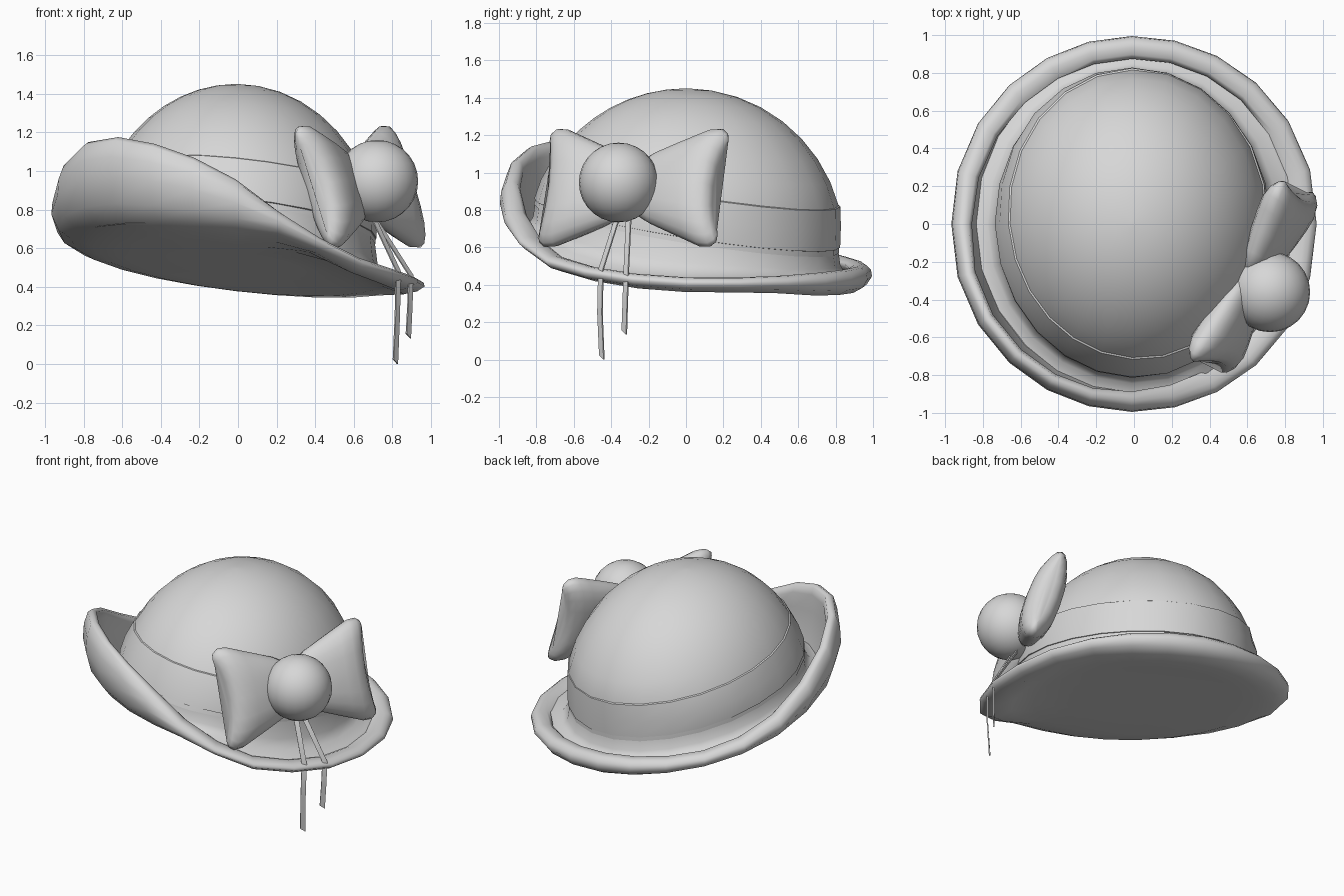
import bpy, bmesh, math
from mathutils import Vector

if "Cube" in bpy.data.objects:
    bpy.data.objects.remove(bpy.data.objects["Cube"])

GREY = (0.68, 0.68, 0.68, 1)
grey = bpy.data.materials.new("plain grey")
grey.use_nodes = True
grey.diffuse_color = GREY
grey.node_tree.nodes["Principled BSDF"].inputs["Base Color"].default_value = GREY

SIDES = 24
CENTRE = Vector((-0.01, 0, 0.605))
RADII = Vector((0.745, 0.845, 0.845))
PHIS = [2 * math.pi * i / SIDES for i in range(SIDES)]


def finish(name, bm, angle=50):
    bmesh.ops.recalc_face_normals(bm, faces=bm.faces)
    mesh = bpy.data.meshes.new(name)
    bm.to_mesh(mesh)
    bm.free()
    obj = bpy.data.objects.new(name, mesh)
    bpy.context.collection.objects.link(obj)
    mesh.materials.append(grey)
    bpy.ops.object.select_all(action='DESELECT')
    obj.select_set(True)
    bpy.context.view_layer.objects.active = obj
    bpy.ops.object.shade_smooth_by_angle(angle=math.radians(angle))


def loft(name, rings, cap_start=False, cap_end=False, angle=50):
    """Skin a list of closed rings."""
    bm = bmesh.new()
    loops = [[bm.verts.new(p) for p in ring] for ring in rings]
    for a, b in zip(loops, loops[1:]):
        n = len(a)
        for i in range(n):
            j = (i + 1) % n
            bm.faces.new((a[i], a[j], b[j], b[i]))
    for use, loop in ((cap_start, loops[0]), (cap_end, loops[-1])):
        if use:
            bm.faces.new(loop)
    finish(name, bm, angle)


def crown_point(phi, offset, grow=0.0):
    """Point on the crown where the tilted band plane, moved by offset, cuts it."""
    z = 0.9 + offset
    for _ in range(15):
        u = max(0.25, min(0.95, (z - CENTRE.z) / RADII.z))
        s = math.sqrt(1 - u * u)
        x = CENTRE.x + (RADII.x * s + grow) * math.cos(phi)
        y = CENTRE.y + (RADII.y * s + grow) * math.sin(phi)
        z = 0.95 - 0.11 * x - 0.16 * y + offset
    return Vector((x, y, z))


def crown_ring(offset, grow=0.0):
    return [crown_point(p, offset, grow) for p in PHIS]


def dome_ring(t):
    """Ring of the dome, t = 0 at the band and 1 at the pole."""
    ring = []
    for p in crown_ring(0):
        d = p - CENTRE
        unit = Vector((d.x / RADII.x, d.y / RADII.y, d.z / RADII.z)).normalized()
        ring.append(CENTRE + unit.slerp(Vector((0, 0, 1)), t) * RADII)
    return ring


# Crown
loft("crown", [crown_ring(d) for d in (-0.25, -0.12)]
     + [dome_ring(t) for t in [i / 8 for i in range(8)] + [0.985]], cap_end=True)

# Hat band
loft("hat_band", [crown_ring(-0.223, -0.005), crown_ring(-0.22, 0.006), crown_ring(-0.11, 0.010),
                  crown_ring(0, 0.008), crown_ring(0.006, -0.005)], angle=35)

# Brim: height of the rolled edge at each angle in degrees
HEIGHTS = [(-129, 1.18), (-109, 1.11), (-90, 0.95), (-78, 0.80), (-65, 0.665), (-51, 0.56),
           (-30, 0.485), (-10, 0.445), (10, 0.435), (30, 0.445), (60, 0.475), (90, 0.51),
           (110, 0.54), (129, 0.58), (150, 0.67), (170, 0.80), (185, 0.94), (200, 1.07),
           (213, 1.15), (231, 1.18)]


def rim_height(phi):
    d = (math.degrees(phi) + 129) % 360 - 129
    for (a, za), (b, zb) in zip(HEIGHTS, HEIGHTS[1:]):
        if d <= b:
            return za + (zb - za) * (d - a) / (b - a)


def underside(x, y):
    return 0.515 - 0.11 * x - 0.16 * y


def brim_section(phi):
    join = crown_point(phi, -0.235, -0.004)
    r_in = math.hypot(join.x, join.y)
    phi = math.atan2(join.y, join.x)
    c, s = math.cos(phi), math.sin(phi)
    r_out = 0.967 + 0.028 * abs(s)
    w = r_out - r_in
    top = rim_height(phi)
    base = underside(r_in * c, r_in * s)
    low = min(underside(r_out * c, r_out * s) + 0.01, top - 0.085)
    h = top - low
    gutter = min(base, low + 0.2 * h) + 0.065
    fall = join.z - gutter
    # the roll is softer where the edge lies low
    soft = 0.04 * (1 - min(1, h / 0.4))

    def at(r, z):
        return Vector((r * c, r * s, z))

    def flat(k):
        return at(k * r_in, underside(k * r_in * c, k * r_in * s))
    return [
        flat(0.02), flat(0.5), flat(0.85),
        at(r_in + 0.12 * w, 0.6 * base + 0.4 * low),
        at(r_in + 0.58 * w, low + 0.07 * h),
        at(r_in + 0.85 * w, low + 0.25 * h),
        at(r_out, low + 0.55 * h),
        at(r_out - 0.006, low + 0.78 * h),
        at(r_out - 0.032, top - 0.04 * h),
        at(r_out - 0.060, top),
        at(r_out - 0.085 - 0.5 * soft, top - 0.04 * h),
        at(r_out - 0.095 - soft, top - 0.16 * h),
        at(r_out - 0.085 - soft, low + 0.52 * h + 0.01 + soft * 0.4),
        at(r_in + 0.45 * w, gutter),
        at(r_in + 0.20 * w, gutter + 0.10 * fall),
        at(r_in + 0.06 * w, gutter + 0.40 * fall),
        join,
    ]


loft("brim", list(zip(*[brim_section(p) for p in PHIS])), cap_start=True, angle=80)

# Bow: two puffed lobes leaning with the crown
MID = Vector((0.63, -0.28, 0.918))
ALONG = Vector((0.45, 0.89, 0)).normalized()
UP = Vector((-0.28, 0.11, 0.95)).normalized()
OUT = ALONG.cross(UP)
# distance along, half height, half thickness
LOBE = [(0.0, 0.13, 0.05), (0.12, 0.20, 0.08), (0.24, 0.25, 0.10), (0.35, 0.295, 0.11),
        (0.43, 0.328, 0.11), (0.49, 0.33, 0.09), (0.522, 0.305, 0.06), (0.53, 0.27, 0.025)]
for name, side in (("bow_lobe_front", -1), ("bow_lobe_back", 1)):
    rings = []
    for u, h, t in LOBE:
        ring = []
        for i in range(20):
            a = 2 * math.pi * i / 20
            sv = math.copysign(abs(math.sin(a)) ** 0.8, math.sin(a))
            # ends dip in a little between the corners
            reach = u * (0.92 + 0.09 * sv * sv)
            ring.append(MID + ALONG * side * reach + UP * h * sv + OUT * t * math.cos(a))
        rings.append(ring)
    loft(name, rings, True, True, angle=80)

# Round knot of the bow
bm = bmesh.new()
bmesh.ops.create_uvsphere(bm, u_segments=24, v_segments=14, radius=0.213)
bmesh.ops.translate(bm, verts=bm.verts, vec=(0.72, -0.36, 0.947))
finish("bow_knot", bm)

# Hanging ribbons
WIDE = Vector((0.011, 0.012, 0))
THIN = Vector((0.003, -0.003, 0))
PATHS = {
    "ribbon_long": [(0.69, -0.36, 0.78), (0.83, -0.455, 0.48), (0.825, -0.46, 0.25), (0.815, -0.45, 0.012)],
    "ribbon_short": [(0.69, -0.305, 0.78), (0.895, -0.32, 0.46), (0.89, -0.325, 0.3), (0.882, -0.33, 0.145)],
}
for name, path in PATHS.items():
    rings = []
    for i, p in enumerate(path):
        p = Vector(p)
        slant = Vector((0, 0, 0.012 if i == len(path) - 1 else 0))
        rings.append([p - WIDE - THIN + slant, p + WIDE - THIN - slant,
                      p + WIDE + THIN - slant, p - WIDE + THIN + slant])
    loft(name, rings, True, True, angle=30)
